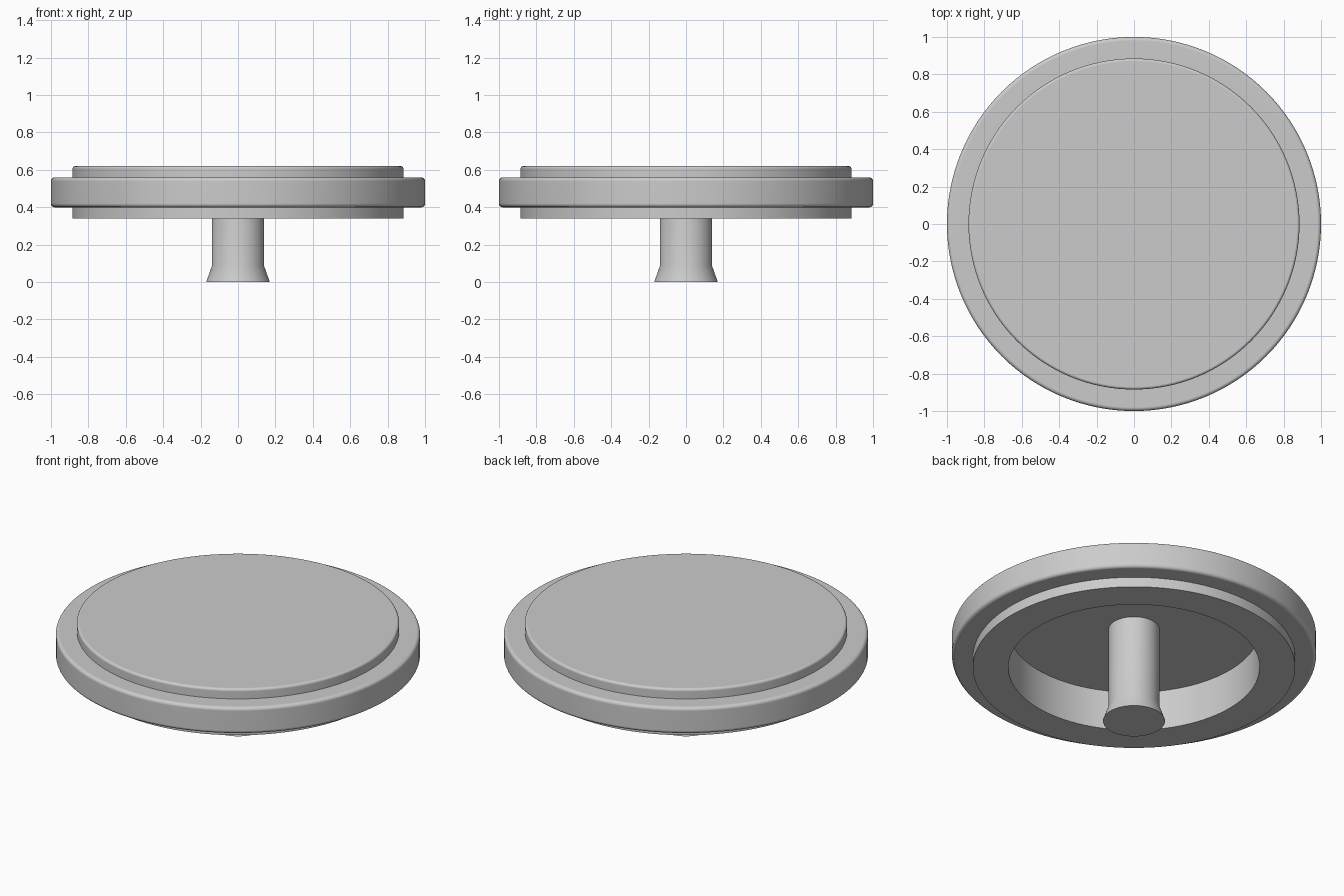
import bpy
import bmesh
from math import pi, sin, cos, radians

SEGMENTS = 128

if "Cube" in bpy.data.objects:
    bpy.data.objects.remove(bpy.data.objects["Cube"], do_unlink=True)

# Single plain grey
grey = bpy.data.materials.new("plain grey")
grey.use_nodes = True
colour = (0.6, 0.6, 0.6, 1)
grey.diffuse_color = colour
grey.node_tree.nodes["Principled BSDF"].inputs["Base Color"].default_value = colour


def rounded(radius, z, fillet, start, steps=6):
    """Quarter-circle points rounding an outer corner at (radius, z)."""
    side = 1 if start >= 0 else -1
    rise = 1 if start == 0 else -1
    if side < 0:
        rise = -1
    centre_r, centre_z = radius - fillet, z - rise * fillet
    points = []
    for i in range(steps + 1):
        angle = start + i / steps * pi / 2
        points.append((centre_r + fillet * cos(angle), centre_z + fillet * sin(angle)))
    return points


def lathe(name, profile):
    """Revolve an (r, z) profile around the z axis."""
    bm = bmesh.new()
    verts = [bm.verts.new((r, 0, z)) for r, z in profile]
    edges = [bm.edges.new(pair) for pair in zip(verts, verts[1:])]
    bmesh.ops.spin(bm, geom=verts + edges, cent=(0, 0, 0), axis=(0, 0, 1),
                   angle=2 * pi, steps=SEGMENTS, use_merge=False)
    bmesh.ops.remove_doubles(bm, verts=bm.verts, dist=0.0001)
    bmesh.ops.recalc_face_normals(bm, faces=bm.faces)
    mesh = bpy.data.meshes.new(name)
    bm.to_mesh(mesh)
    bm.free()
    mesh.materials.append(grey)
    obj = bpy.data.objects.new(name, mesh)
    bpy.context.collection.objects.link(obj)
    bpy.ops.object.select_all(action='DESELECT')
    obj.select_set(True)
    bpy.context.view_layer.objects.active = obj
    bpy.ops.object.shade_smooth_by_angle(angle=radians(30))
    return obj


# Round cap: hollow underside, lower collar, wide rim and raised top
hollow = [(0, 0.58), (0.69, 0.58), (0.69, 0.34)]
collar = [(0.885, 0.34), (0.885, 0.40)]
rim = rounded(1, 0.40, 0.02, -pi / 2) + rounded(1, 0.56, 0.02, 0)
raised_top = [(0.885, 0.56)] + rounded(0.885, 0.62, 0.015, 0) + [(0, 0.62)]
cap = lathe("cap", hollow + collar + rim + raised_top)
normals = cap.modifiers.new("flat face normals", 'WEIGHTED_NORMAL')
normals.keep_sharp = True

# Central stem with a flared foot, rooted in the roof of the hollow
lathe("stem", [(0, 0), (0.17, 0), (0.14, 0.085), (0.14, 0.59), (0, 0.59)])
